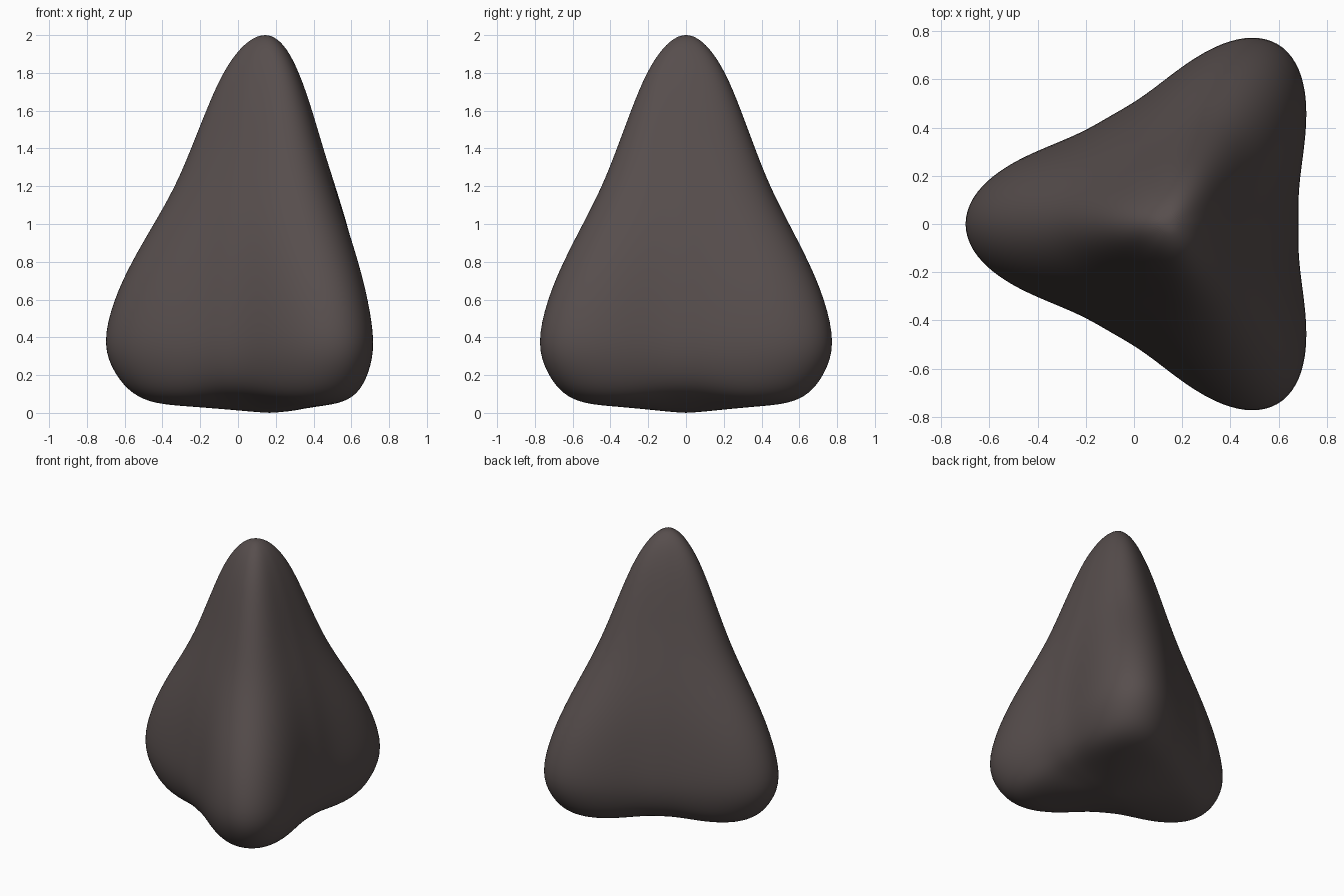
import bpy, bmesh
from math import cos, sin, pi

cube = bpy.data.objects.get("Cube")
if cube:
    bpy.data.objects.remove(cube, do_unlink=True)

SEGMENTS = 48

# Profile rows, bottom to top: lobe radius, lobe height, hollow radius, hollow height
ROWS = [
    (.08, .005, .07, .005),
    (.21, .017, .17, .017),
    (.43, .034, .30, .052),
    (.61, .046, .40, .092),
    (.735, .095, .462, .145),
    (.827, .20, .505, .235),
    (.897, .36, .527, .37),
    (.83, .60, .502, .60),
    (.73, .80, .47, .80),
    (.607, 1.0, .422, 1.0),
    (.488, 1.2, .362, 1.2),
    (.402, 1.4, .30, 1.4),
    (.32, 1.6, .245, 1.6),
    (.232, 1.8, .18, 1.8),
    (.13, 1.94, .11, 1.94),
    (.05, 1.993, .045, 1.993),
]


def make_material(name, rgb):
    mat = bpy.data.materials.new(name)
    mat.use_nodes = True
    colour = (*rgb, 1)
    mat.diffuse_color = colour
    bsdf = next(n for n in mat.node_tree.nodes if n.type == 'BSDF_PRINCIPLED')
    bsdf.inputs["Base Color"].default_value = colour
    bsdf.inputs["Roughness"].default_value = 0.8
    return mat


def axis_x(z):
    """The body leans very slightly towards its right."""
    return .168 - .012 * z


def ring(bm, row):
    """One rounded-triangle ring, blending the lobe and hollow profiles."""
    lobe_r, lobe_z, hollow_r, hollow_z = row
    verts = []
    for i in range(SEGMENTS):
        a = 2 * pi * i / SEGMENTS
        g = ((1 - cos(3 * a)) / 2) ** 1.25
        # Blending inverse radii keeps the sides between lobes nearly straight
        r = 1 / (g / lobe_r + (1 - g) / hollow_r)
        z = hollow_z + (lobe_z - hollow_z) * g
        verts.append(bm.verts.new((axis_x(z) + r * cos(a), r * sin(a), z)))
    return verts


# Loft the rings and close both ends with a pole
bm = bmesh.new()
rings = [ring(bm, row) for row in ROWS]
bottom = bm.verts.new((axis_x(0), 0, 0))
top = bm.verts.new((axis_x(2), 0, 2.001))
for i in range(SEGMENTS):
    j = (i + 1) % SEGMENTS
    for low, high in zip(rings, rings[1:]):
        bm.faces.new((low[i], low[j], high[j], high[i]))
    bm.faces.new((bottom, rings[0][j], rings[0][i]))
    bm.faces.new((top, rings[-1][i], rings[-1][j]))
bmesh.ops.recalc_face_normals(bm, faces=bm.faces)

mesh = bpy.data.meshes.new("rounded_rock")
bm.to_mesh(mesh)
bm.free()
rock = bpy.data.objects.new("rounded_rock", mesh)
bpy.context.collection.objects.link(rock)
mesh.materials.append(make_material("dark_brown_grey", (.095, .076, .074)))

# Smooth surface
for p in mesh.polygons:
    p.use_smooth = True
smooth = rock.modifiers.new("smooth", 'SUBSURF')
smooth.levels = smooth.render_levels = 2
